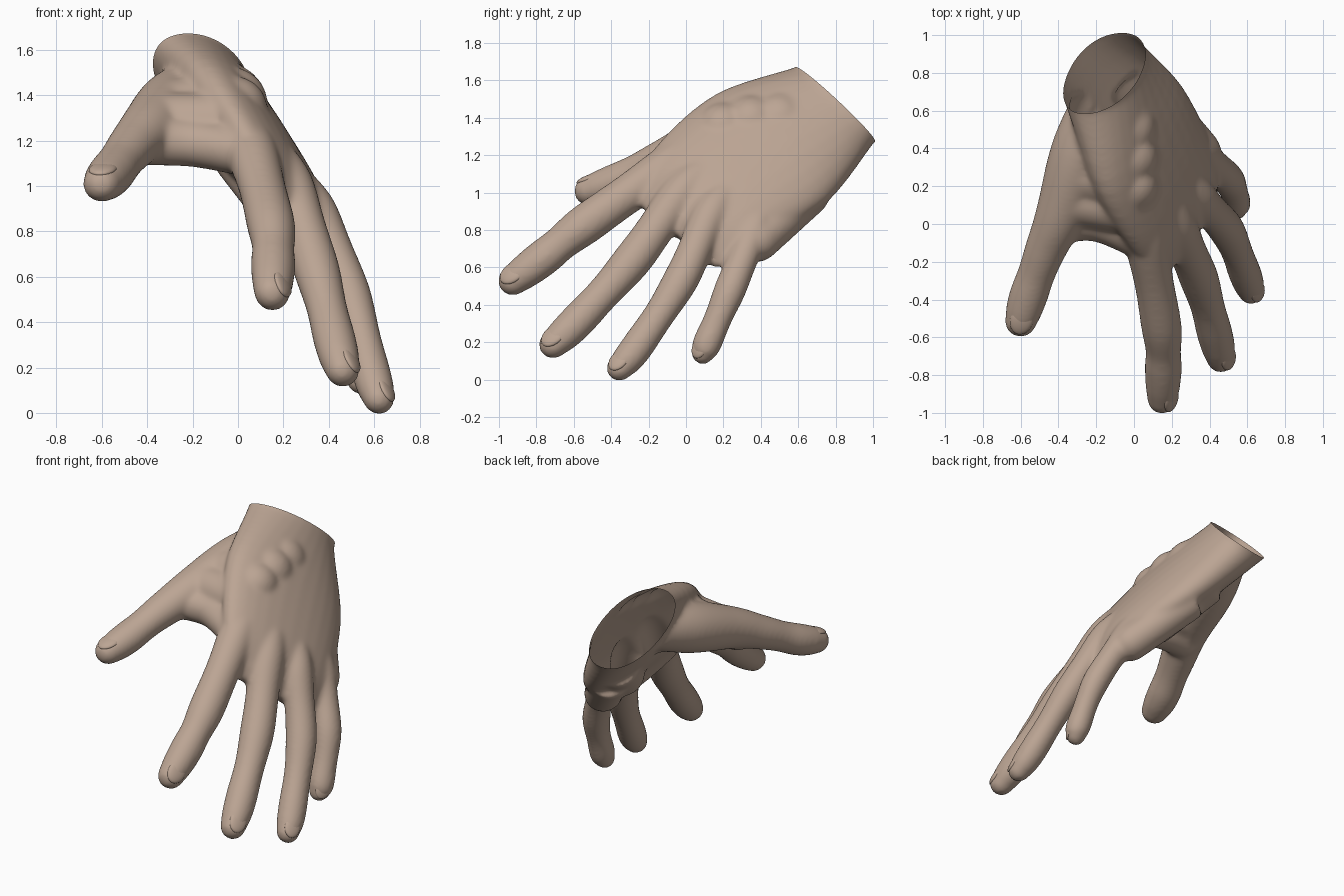
import bpy, bmesh, math
from mathutils import Vector as V, Matrix

if "Cube" in bpy.data.objects:
    bpy.data.objects.remove(bpy.data.objects["Cube"])

skin = bpy.data.materials.new("warm tan skin")
skin.diffuse_color = (0.50, 0.375, 0.295, 1)
skin.use_nodes = True
skin.node_tree.nodes["Principled BSDF"].inputs["Base Color"].default_value = skin.diffuse_color
SIDES = 28


def spline(pts, steps):
    """Smooth curve through vectors or numbers."""
    out = []
    for i in range(len(pts) - 1):
        p, q, r, u = (pts[max(0, min(len(pts) - 1, i + k))] for k in (-1, 0, 1, 2))
        for s in range(steps):
            t = s / steps
            out.append(0.5 * (2 * q + (r - p) * t + (2 * p - 5 * q + 4 * r - u) * t ** 2
                              + (3 * q - p - 3 * r + u) * t ** 3))
    return out + [pts[-1]]


def loft(bm, sections, power=1.0):
    """Closed skin over (centre, half width, half thickness) ovals."""
    rings = []
    for c, w, n in sections:
        ring = []
        for k in range(SIDES):
            a = 2 * math.pi * k / SIDES
            x, y = (math.copysign(abs(f(a)) ** power, f(a)) for f in (math.cos, math.sin))
            ring.append(bm.verts.new(c + w * x + n * y))
        rings.append(ring)
    faces = [bm.faces.new(rings[0]), bm.faces.new(rings[-1][::-1])]
    for r, s in zip(rings, rings[1:]):
        for k in range(SIDES):
            j = (k + 1) % SIDES
            faces.append(bm.faces.new((r[k], s[k], s[j], r[j])))
    bmesh.ops.recalc_face_normals(bm, faces=faces)


def frame(d, up):
    n = (up - d * up.dot(d)).normalized()
    return d.cross(n), n


def limb(bm, points, radius, factors, up):
    """Round-tipped tube; factors are spread evenly along the path."""
    steps = 12
    cs = spline([V(p) for p in points], steps)
    fs = spline(factors, steps * (len(points) - 1) // (len(factors) - 1))
    secs = []
    for i, c in enumerate(cs):
        d = (cs[min(i + 1, len(cs) - 1)] - cs[max(i - 1, 0)]).normalized()
        w, n = frame(d, up)
        r = radius * fs[i]
        secs.append((c, w * r, n * r * 0.96))
    c, w, n = secs[-1]
    for k in range(1, 6):
        a = math.radians(k * 17)
        secs.append((c + d * r * math.sin(a), w * math.cos(a), n * math.cos(a)))
    loft(bm, secs)
    return c, d, r, up


def add_object(name, bm):
    mesh = bpy.data.meshes.new(name)
    bm.to_mesh(mesh)
    bm.free()
    obj = bpy.data.objects.new(name, mesh)
    bpy.context.collection.objects.link(obj)
    return obj


bm = bmesh.new()
finger_up, thumb_up = V((0.8, -0.4, 0.44)), V((-0.1, -0.5, 0.85))
wrist, wrist_normal = V((-0.16, 0.80, 1.47)), V((-0.12, 0.70, 0.70)).normalized()

# Palm: wrist, middle, knuckles, finger webs
stations = [
    (wrist, V((0.08, 0.205, -0.205)), V((0.21, 0.0, 0.0))),
    (V((0.02, 0.46, 1.24)), V((0.185, 0.30, -0.28)), V((0.155, -0.02, 0.07))),
    (V((0.20, 0.13, 1.00)), V((0.19, 0.29, -0.24)), V((0.115, -0.035, 0.055))),
    (V((0.275, -0.01, 0.825)), V((0.15, 0.24, -0.20)), V((0.075, -0.02, 0.04))),
]
palm = list(zip(*(spline(list(column), 6) for column in zip(*stations))))
beyond = (wrist + V((-0.03, 0.11, 0.11)), stations[0][1], stations[0][2])
c, w, n = stations[-1]
closing = (c + V((0.015, -0.05, -0.05)), w * 0.9, n * 0.5)
loft(bm, [beyond] + palm + [closing], 0.94)

# Fingers: palm bone, knuckle, middle joint, end joint, tip
bones = [0.95, 1.08, 1.18, 1.07, 1.1, 0.97, 1.01, 0.95, 0.82]
tips = {}
tips["index"] = limb(bm, [(-0.02, 0.20, 1.31), (0.06, -0.08, 1.15), (0.145, -0.54, 0.83),
                          (0.155, -0.76, 0.655), (0.15, -0.925, 0.53)], 0.10, bones, finger_up)
tips["middle"] = limb(bm, [(0.12, 0.18, 1.16), (0.225, -0.02, 1.0), (0.345, -0.29, 0.635),
                           (0.425, -0.57, 0.325), (0.46, -0.71, 0.19)], 0.096, bones, finger_up)
tips["ring"] = limb(bm, [(0.23, 0.25, 1.03), (0.34, 0.13, 0.88), (0.49, -0.03, 0.53),
                         (0.585, -0.255, 0.185), (0.62, -0.355, 0.063)], 0.088, bones, finger_up)
tips["little"] = limb(bm, [(0.27, 0.42, 0.94), (0.36, 0.36, 0.79), (0.50, 0.235, 0.48),
                           (0.54, 0.12, 0.21), (0.54, 0.09, 0.145)], 0.079, bones, finger_up)
tips["thumb"] = limb(bm, [(-0.20, 0.62, 1.42), (-0.37, 0.10, 1.27), (-0.47, -0.14, 1.17),
                          (-0.555, -0.37, 1.06), (-0.60, -0.515, 1.01)], 0.10,
                     [1.4, 1.65, 1.4, 1.22, 1.1, 1.0, 1.03, 0.97, 0.85], thumb_up)

# Flesh: thumb web, span from thumb to palm, heel of the hand
even = [1.0, 1.0]
limb(bm, [(-0.42, 0.0, 1.20), (-0.20, 0.015, 1.19), (0.02, -0.07, 1.15)], 0.11, even, finger_up)
limb(bm, [(-0.36, 0.13, 1.28), (-0.03, 0.08, 1.28)], 0.135, even, finger_up)
limb(bm, [(-0.30, 0.27, 1.33), (-0.02, 0.20, 1.34)], 0.15, even, finger_up)
limb(bm, [(-0.25, 0.42, 1.37), (-0.03, 0.35, 1.37)], 0.16, even, finger_up)
limb(bm, [(-0.21, 0.57, 1.40), (-0.05, 0.50, 1.38)], 0.17, even, finger_up)
limb(bm, [(0.01, 0.72, 1.15), (0.18, 0.42, 0.93)], 0.14, even, finger_up)
limb(bm, [(0.10, 0.67, 1.01), (0.345, 0.38, 0.745)], 0.12, even, finger_up)

# Fuse all volumes into one soft skin
hand = add_object("hand", bm)
bpy.context.view_layer.objects.active = hand
hand.select_set(True)
fuse = hand.modifiers.new("fuse", 'REMESH')
fuse.mode = 'VOXEL'
fuse.voxel_size = 0.012
soft = hand.modifiers.new("soften", 'SMOOTH')
soft.factor = 0.5
soft.iterations = 24
for name in ("fuse", "soften"):
    bpy.ops.object.modifier_apply(modifier=name)

# Open the wrist with a slanted cut
bm = bmesh.new()
bm.from_mesh(hand.data)
bmesh.ops.bisect_plane(bm, geom=bm.verts[:] + bm.edges[:] + bm.faces[:], dist=1e-5,
                       plane_co=wrist, plane_no=wrist_normal, clear_outer=True)
bm.to_mesh(hand.data)
bm.free()
hand.data.materials.clear()
hand.data.materials.append(skin)
bpy.ops.object.shade_smooth_by_angle(angle=math.radians(50))

# Nails: shallow domes set into the tips
for name, (c, d, r, up) in tips.items():
    w, n = frame(d, up)
    bm = bmesh.new()
    bmesh.ops.create_uvsphere(bm, u_segments=24, v_segments=12, radius=1)
    basis = Matrix((w * r * 0.72, d * r * 0.95, n * r * 0.27)).transposed().to_4x4()
    basis.translation = c - d * r * 0.3 + n * r * 0.71
    bmesh.ops.transform(bm, matrix=basis, verts=bm.verts)
    bmesh.ops.recalc_face_normals(bm, faces=bm.faces)
    for f in bm.faces:
        f.smooth = True
    add_object(name + "_nail", bm).data.materials.append(skin)
